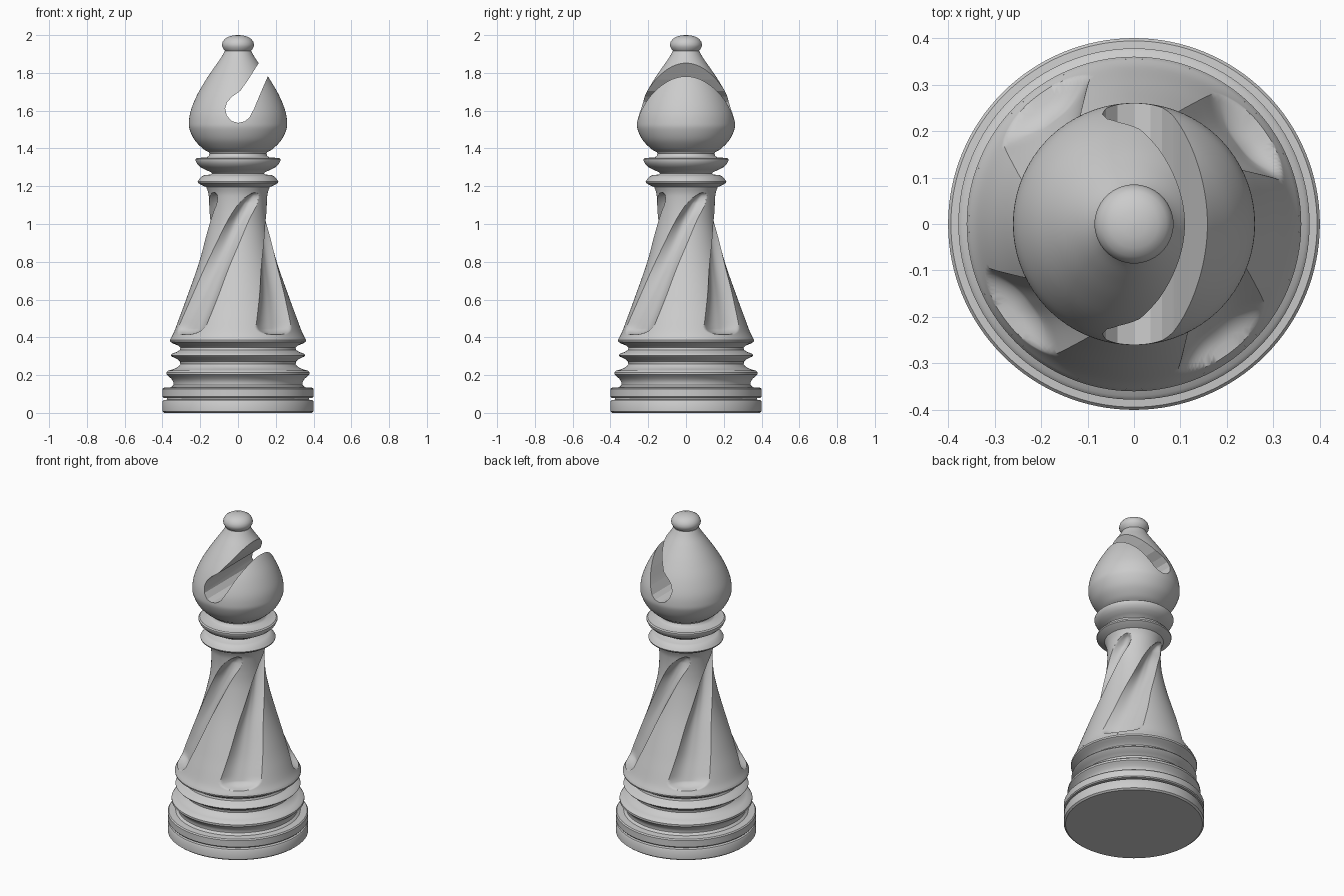
import bpy, bmesh, math

if "Cube" in bpy.data.objects:
    bpy.data.objects.remove(bpy.data.objects["Cube"])

mat = bpy.data.materials.new("light grey")
mat.diffuse_color = (0.6, 0.6, 0.6, 1)
mat.use_nodes = True
mat.node_tree.nodes["Principled BSDF"].inputs["Base Color"].default_value = mat.diffuse_color
SEG = 128


def finish(name, bm, angle=35):
    bmesh.ops.recalc_face_normals(bm, faces=bm.faces)
    me = bpy.data.meshes.new(name)
    bm.to_mesh(me)
    bm.free()
    me.materials.append(mat)
    ob = bpy.data.objects.new(name, me)
    bpy.context.collection.objects.link(ob)
    if angle:
        smooth(ob, angle)
    return ob


def smooth(ob, angle):
    bpy.ops.object.select_all(action='DESELECT')
    ob.select_set(True)
    bpy.context.view_layer.objects.active = ob
    bpy.ops.object.shade_smooth_by_angle(angle=math.radians(angle))


def spline(pts, n):
    """Catmull-Rom through the given points."""
    p = [pts[0]] + list(pts) + [pts[-1]]
    out = []
    for i in range(1, len(p) - 2):
        for k in range(n):
            t = k / n
            out.append(tuple(0.5 * (2 * b + (c - a) * t + (2 * a - 5 * b + 4 * c - d) * t * t
                                    + (3 * b - a - 3 * c + d) * t ** 3)
                             for a, b, c, d in zip(p[i - 1], p[i], p[i + 1], p[i + 2])))
    return out + [tuple(pts[-1])]


def lathe(name, pts, cap_bottom=False, cap_top=False, seg=SEG, shape=None, angle=35):
    """Turn a (radius, z) profile; shape(a, r, z) may shift the angle and radius."""
    bm = bmesh.new()
    rings = []
    for r, z in pts:
        ring = []
        for j in range(seg):
            a = 2 * math.pi * j / seg
            a2, r2 = shape(a, r, z) if shape else (a, r)
            ring.append(bm.verts.new((r2 * math.cos(a2), r2 * math.sin(a2), z)))
        rings.append(ring)
    for lo, hi in zip(rings, rings[1:]):
        for j in range(seg):
            k = (j + 1) % seg
            bm.faces.new((lo[j], lo[k], hi[k], hi[j]))
    if cap_bottom:
        bm.faces.new(rings[0][::-1])
    if cap_top:
        bm.faces.new(rings[-1])
    return finish(name, bm, angle)


# stepped base with turned grooves
lathe("base", [(.39, 0), (.4, .008), (.4, .06), (.395, .068), (.375, .07), (.375, .078),
               (.395, .08), (.4, .086), (.4, .126), (.394, .133), (.355, .136), (.342, .148),
               (.342, .162), (.352, .18), (.368, .194), (.378, .203), (.378, .215), (.37, .224),
               (.345, .23), (.318, .243), (.305, .258), (.308, .273), (.325, .287), (.35, .298),
               (.356, .305), (.35, .313), (.325, .322), (.308, .333), (.305, .345), (.318, .357),
               (.345, .368), (.358, .376), (.36, .385), (.355, .396)], cap_bottom=True)


# tapered stem with four twisted flutes; mesh columns follow the twist
TWIST = [(.396, 215), (.6, 225), (.8, 239), (1.0, 267), (1.14, 300), (1.2, 312)]
Z0, Z1, DEPTH, WIDTH = .415, 1.165, .05, math.radians(21)


def interp(tab, z):
    for (a, u), (b, v) in zip(tab, tab[1:]):
        if z <= b:
            return u + (v - u) * (z - a) / (b - a)
    return tab[-1][1]


TW = [(z, a) for z, a in spline(TWIST, 8)]


def flute(a, r, z):
    local = (a + math.pi / 4) % (math.pi / 2) - math.pi / 4
    u = abs(local) / WIDTH
    depth = 0
    if Z0 < z < Z1:
        low, high = min(1, (z - Z0) / .07), min(1, (Z1 - z) / .09)
        w = (1 - (1 - low) ** 3) ** .4 * (1 - (1 - high) ** 2) ** .5
        if u < w:
            d = DEPTH * (.65 + .35 * r / .3)
            depth = d * (1 - (u / w) ** 2.6) * min(1, w + .1)
    return a + math.radians(interp(TW, z)), r - depth


stem = spline([(.355, .396), (.338, .43), (.312, .5), (.275, .6), (.205, .8), (.165, .96),
               (.153, 1.06), (.155, 1.15), (.168, 1.195)], 14)
lathe("fluted_stem", stem, seg=240, shape=flute, angle=40)

# two collar rings
lathe("collar", [(.168, 1.195), (.195, 1.207), (.212, 1.218), (.214, 1.225), (.205, 1.238),
                 (.192, 1.252), (.18, 1.258), (.145, 1.262), (.138, 1.268), (.145, 1.275),
                 (.175, 1.288), (.2, 1.302), (.216, 1.318), (.225, 1.336), (.225, 1.343),
                 (.218, 1.349), (.165, 1.353), (.155, 1.36), (.15, 1.372), (.158, 1.385)])

# teardrop head
head_pts = spline([(.155, 1.38), (.187, 1.4), (.23, 1.445), (.256, 1.5), (.26, 1.54),
                   (.25, 1.6), (.218, 1.68), (.172, 1.76), (.125, 1.83), (.09, 1.88),
                   (.07, 1.915)], 5)
head = lathe("head", head_pts, True, True, angle=0)

# hooked slot cut right through the head from front to back
slot = [(.165, 1.935), (.105, 1.845), (.055, 1.765), (.012, 1.705), (-.03, 1.675),
        (-.058, 1.645), (-.068, 1.612), (-.06, 1.575), (-.035, 1.546), (0, 1.535),
        (.035, 1.543), (.06, 1.563), (.085, 1.61), (.118, 1.69), (.155, 1.775), (.21, 1.9)]
bm = bmesh.new()
face = bm.faces.new([bm.verts.new((x, -.4, z)) for x, z in slot])
ext = bmesh.ops.extrude_face_region(bm, geom=[face])
for v in ext["geom"]:
    if isinstance(v, bmesh.types.BMVert):
        v.co.y = .4
cutter = finish("slot_cutter", bm, 0)
cutter.hide_render = True
mod = head.modifiers.new("slot", 'BOOLEAN')
mod.operation, mod.solver, mod.object = 'DIFFERENCE', 'EXACT', cutter
smooth(head, 35)
bpy.ops.object.modifier_apply(modifier="slot")
bpy.data.objects.remove(cutter)
smooth(head, 35)

# small rounded finial
lathe("finial", [(.065, 1.912), (.074, 1.922), (.083, 1.937), (.085, 1.95), (.081, 1.965),
                 (.07, 1.98), (.052, 1.991), (.028, 1.998), (.004, 2.0)], True, True, 64)
